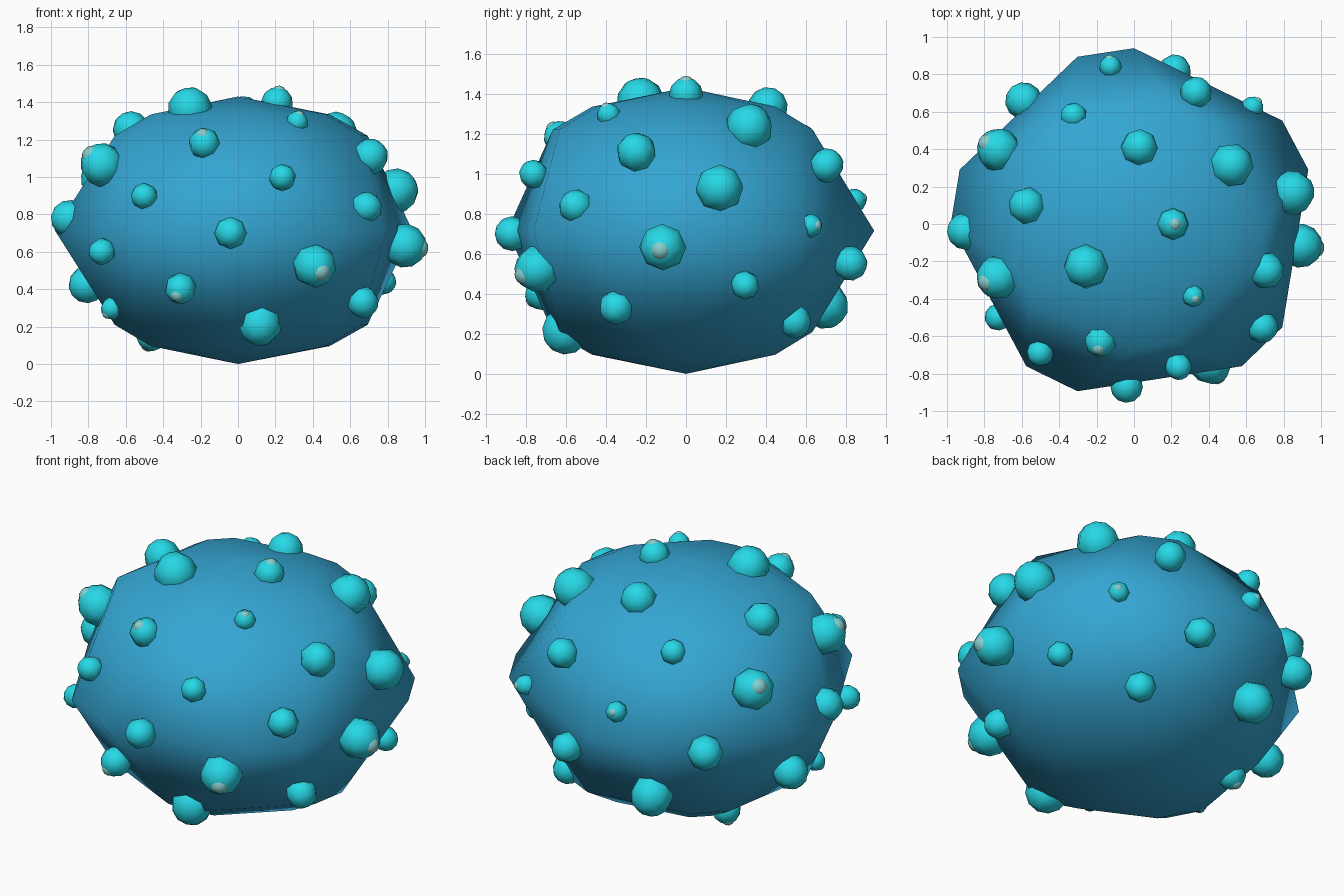
import bpy
import bmesh
import math
from mathutils import Matrix, Vector

cube = bpy.data.objects.get("Cube")
if cube:
    bpy.data.objects.remove(cube, do_unlink=True)


def make_material(name, color):
    mat = bpy.data.materials.new(name)
    mat.use_nodes = True
    mat.diffuse_color = (*color, 1)
    mat.node_tree.nodes["Principled BSDF"].inputs["Base Color"].default_value = (*color, 1)
    return mat


blue = make_material("body_blue", (0.035, 0.38, 0.65))
teal = make_material("bump_teal", (0.02, 0.69, 0.8))
pale = make_material("tip_pale", (0.24, 0.62, 0.62))

RADII = Vector((0.98, 0.94, 0.715))    # body
SEAT = Vector((0.905, 0.87, 0.7))      # surface holding the bump centres
CENTRE = Vector((0, 0, RADII.z))


def surface_normal(p):
    d = p - CENTRE
    return Vector((d[i] / RADII[i] ** 2 for i in range(3))).normalized()


def add_object(name, bm, mat):
    mesh = bpy.data.meshes.new(name)
    for face in bm.faces:
        face.smooth = True
    bm.to_mesh(mesh)
    bm.free()
    mesh.materials.append(mat)
    obj = bpy.data.objects.new(name, mesh)
    bpy.context.collection.objects.link(obj)
    return obj


# Faceted ellipsoid body: staggered pairs of points on each latitude ring
bm = bmesh.new()
for lat, offsets in ((-90, None), (-60, (0, 54)), (-45, (0, 54)), (0, (18, 36)),
                     (45, (0, 54)), (60, (0, 54)), (90, None)):
    v = math.radians(lat)
    angles = [o + 72 * k for o in offsets for k in range(5)] if offsets else [0]
    for angle in angles:
        a = math.radians(angle)
        unit = Vector((math.cos(a) * math.cos(v), math.sin(a) * math.cos(v), math.sin(v)))
        bm.verts.new(CENTRE + unit * RADII)
bmesh.ops.convex_hull(bm, input=bm.verts[:])
bmesh.ops.recalc_face_normals(bm, faces=bm.faces[:])
body = add_object("body", bm, blue)
body.data.normals_split_custom_set_from_vertices(
    [surface_normal(v.co) for v in body.data.vertices])


def add_ball(name, place, normal, radius, mat):
    bm = bmesh.new()
    bmesh.ops.create_uvsphere(bm, u_segments=8, v_segments=6, radius=radius)
    turn = normal.to_track_quat("Z", "Y").to_matrix().to_4x4()
    bm.transform(Matrix.Translation(place) @ turn)
    add_object(name, bm, mat)


# Bumps by size: name, radius, whether a pale tip is added, rough positions
GROUPS = (
    ("large_bump", 0.12, False, (
        (-.26, -.23, 1.37), (.86, .17, .93), (.53, .32, 1.24),
        (.12, -.62, .2), (-.27, .72, .33))),
    ("large_tipped_bump", 0.118, True, (
        (.42, -.76, .52), (.92, -.12, .63), (-.74, -.29, 1.07), (-.75, .41, 1))),
    ("medium_bump", 0.1, False, (
        (.71, -.25, 1.11), (-.94, -.04, .78), (-.82, .16, .42),
        (-.58, .1, 1.26), (-.6, .67, .67), (.03, .42, 1.35))),
    ("modest_bump", 0.087, False, (
        (-.04, -.88, .7), (.67, -.35, .33), (.71, -.57, .84),
        (.33, .7, 1.04), (.22, .83, .55), (.43, .57, .24))),
    ("medium_tipped_bump", 0.085, True, (
        (.21, 0, 1.4), (-.18, -.63, 1.18), (-.32, -.75, .39), (-.47, .28, .14))),
    ("small_bump", 0.072, False, (
        (-.51, -.7, .9), (-.73, -.5, .6), (-.34, .61, 1.2),
        (.84, .32, .42), (.24, -.77, 1))),
    ("small_tipped_bump", 0.06, True, (
        (.32, -.39, 1.3), (-.72, -.28, .27), (.64, .63, .74), (-.13, .87, .87))),
)

for name, radius, tipped, places in GROUPS:
    for p in places:
        ray = Vector(p) - CENTRE
        reach = Vector((ray[i] / SEAT[i] for i in range(3))).length
        place = CENTRE + ray / reach
        normal = surface_normal(place)
        add_ball(name, place, normal, radius, teal)
        if tipped:
            add_ball(name + "_tip", place + normal * radius * 0.6, normal,
                     radius * 0.5, pale)
